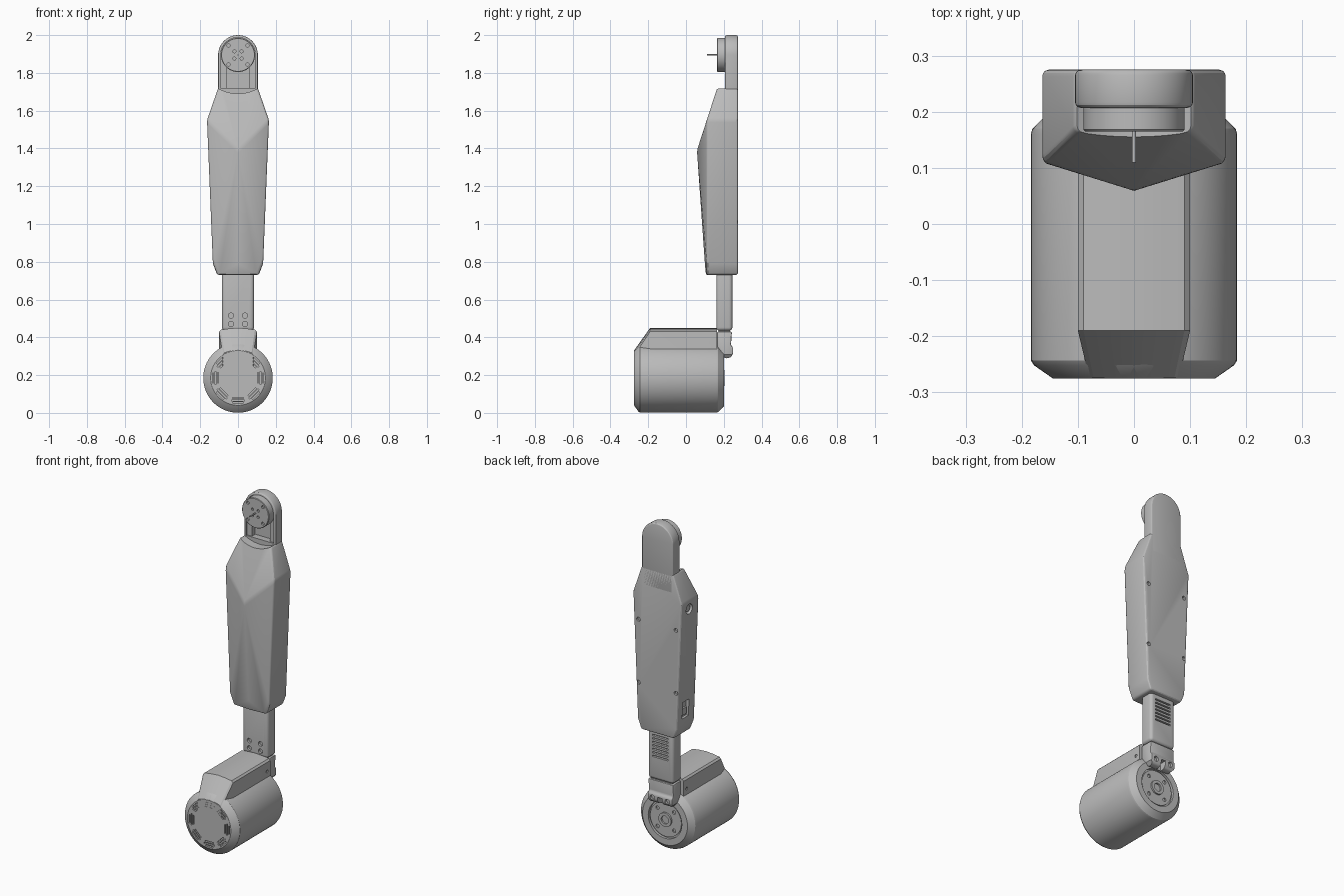
import bpy, bmesh, math
from mathutils import Vector

cube = bpy.data.objects.get("Cube")
if cube:
    bpy.data.objects.remove(cube, do_unlink=True)

grey = bpy.data.materials.new("plain_grey")
grey.use_nodes = True
grey.diffuse_color = (0.5, 0.5, 0.5, 1)
grey.node_tree.nodes["Principled BSDF"].inputs["Base Color"].default_value = (0.5, 0.5, 0.5, 1)

AXES = {"x": lambda u, v, w: (w, u, v),
        "y": lambda u, v, w: (u, w, v),
        "z": lambda u, v, w: (u, v, w)}


def finish(name, bm):
    bmesh.ops.recalc_face_normals(bm, faces=bm.faces)
    mesh = bpy.data.meshes.new(name)
    bm.to_mesh(mesh)
    bm.free()
    mesh.materials.append(grey)
    ob = bpy.data.objects.new(name, mesh)
    bpy.context.collection.objects.link(ob)
    return ob


def add_loft(bm, rings):
    """Skin closed rings of 3D points and cap both ends."""
    loops = [[bm.verts.new(p) for p in r] for r in rings]
    n = len(loops[0])
    for a, b in zip(loops, loops[1:]):
        for i in range(n):
            bm.faces.new((a[i], a[(i + 1) % n], b[(i + 1) % n], b[i]))
    bm.faces.new(loops[0])
    bm.faces.new(loops[-1])


def loft(name, rings):
    bm = bmesh.new()
    add_loft(bm, rings)
    return finish(name, bm)


def prism(outline, axis, lo, hi):
    return [[AXES[axis](u, v, w) for u, v in outline] for w in (lo, hi)]


def circle(u, v, r, n=24):
    return [(u + r * math.cos(math.tau * i / n), v + r * math.sin(math.tau * i / n))
            for i in range(n)]


def rect(u, v, w, h, turn=0):
    c, s = math.cos(turn), math.sin(turn)
    return [(u + c * a * w / 2 - s * b * h / 2, v + s * a * w / 2 + c * b * h / 2)
            for a, b in ((-1, -1), (1, -1), (1, 1), (-1, 1))]


def arch(hw, bottom, centre, n=32):
    """Straight sides with a half-round top."""
    top = [(hw * math.cos(math.pi * i / n), centre + hw * math.sin(math.pi * i / n))
           for i in range(n + 1)]
    return [(-hw, bottom), (hw, bottom)] + top


def lathe(steps, z, n=96):
    return [[AXES["y"](u, v, y) for u, v in circle(0, z, r, n)] for y, r in steps]


def apply(ob, mod):
    with bpy.context.temp_override(object=ob, active_object=ob):
        bpy.ops.object.modifier_apply(modifier=mod.name)


def bevel(ob, width, segments=3, angle=30):
    m = ob.modifiers.new("bevel", "BEVEL")
    m.width, m.segments, m.limit_method = width, segments, "ANGLE"
    m.angle_limit = math.radians(angle)
    apply(ob, m)


def cut(ob, shapes):
    """Carve a group of separate prisms out of a part."""
    bm = bmesh.new()
    for s in shapes:
        add_loft(bm, s)
    tool = finish("cutter", bm)
    tool.hide_render = True
    m = ob.modifiers.new("cut", "BOOLEAN")
    m.operation, m.object, m.solver = "DIFFERENCE", tool, "EXACT"
    apply(ob, m)
    bpy.data.objects.remove(tool, do_unlink=True)


# Faceted arm housing: hull of a few five-sided sections (z, half width, side y, ridge y)
BACK, HEAD = 0.275, 1.895
bm = bmesh.new()
for z, hw, side, ridge in ((0.73, 0.11, 0.112, 0.106), (0.79, 0.133, 0.11, 0.1),
                           (0.95, 0.142, 0.11, 0.09), (1.39, 0.157, 0.11, 0.058),
                           (1.55, 0.164, 0.11, 0.11), (1.72, 0.105, 0.165, 0.165)):
    for x, y in ((-hw, BACK), (hw, BACK), (hw, side), (0, ridge), (-hw, side)):
        bm.verts.new((x, y, z))
bmesh.ops.convex_hull(bm, input=bm.verts)
bmesh.ops.dissolve_limit(bm, angle_limit=math.radians(1.5), verts=bm.verts, edges=bm.edges)
housing = finish("arm_housing", bm)
bevel(housing, 0.012, 3, 20)
cut(housing, [prism(circle(0, HEAD, 0.205, 64), "y", 0.0, 0.21)])
cut(housing, [prism(circle(x, z, 0.012, 16), "y", 0.262, 0.3)
              for x in (-0.125, 0.125) for z in (1.01, 1.39)])
cut(housing, [prism(circle(0.2, 1.5, 0.03), "x", -0.3, -0.135),
              prism(rect(0.2, 0.89, 0.06, 0.1), "x", -0.3, -0.12)])

# Screws in the back, button and socket on one side
for i, (x, z) in enumerate(((-0.125, 1.01), (0.125, 1.01), (-0.125, 1.39), (0.125, 1.39))):
    loft(f"back_screw_{i + 1}", prism(circle(x, z, 0.008, 12), "y", 0.255, 0.268))
loft("side_button", prism(circle(0.2, 1.5, 0.02), "x", -0.152, -0.13))
loft("side_socket", prism(rect(0.2, 0.875, 0.04, 0.04), "x", -0.13, -0.115))

# Head bracket with a channel down its front
bracket = loft("head_bracket", prism(arch(0.105, 1.6, HEAD), "y", 0.207, BACK))
bevel(bracket, 0.01, 3, 40)
cut(bracket, [prism(arch(0.092, 1.5, HEAD), "y", 0.1, 0.218)])
cut(bracket, [prism(arch(0.06, 1.5, HEAD), "y", 0.1, 0.25)])

# Motor disc and shaft
disc = loft("motor_disc", lathe([(0.165, 0.087), (0.168, 0.09), (0.222, 0.09)], HEAD, 64))
holes = [prism(circle(r * sx, HEAD + r * sz, size, 12), "y", 0.15, 0.175)
         for r, size in ((0.05, 0.009), (0.019, 0.008)) for sx in (-1, 1) for sz in (-1, 1)]
cut(disc, holes)
loft("motor_shaft", prism(circle(0, HEAD, 0.004, 12), "y", 0.11, 0.18))

# Neck with front bolt holes and back vent slots
neck = loft("neck", prism(rect(0, 0.203, 0.17, 0.085), "z", 0.435, 0.76))
bevel(neck, 0.018, 4)
cut(neck, [prism(circle(x, z, 0.014, 16), "y", 0.1, 0.175)
           for x in (-0.037, 0.037) for z in (0.47, 0.515)])
cut(neck, [prism(rect(0, 0.575 + 0.021 * i, 0.105, 0.009), "y", 0.232, 0.3) for i in range(7)])

# Hinge under the neck with two bolt lugs
loft("hinge_pin", prism(rect(0, 0.203, 0.14, 0.06), "z", 0.4, 0.45))
side = [(0.165, 0.43), (0.165, 0.35), (0.195, 0.295), (0.215, 0.288), (0.238, 0.295),
        (0.25, 0.315), (0.25, 0.345), (0.238, 0.36), (0.243, 0.43)]
hinge = loft("hinge", prism(side, "x", -0.083, 0.083))
bevel(hinge, 0.006, 2)
cut(hinge, [prism(rect(0, 0.29, 0.03, 0.09), "y", 0.205, 0.3)] +
    [prism(circle(x, 0.325, 0.015, 16), "y", 0.235, 0.3) for x in (-0.05, 0.05)])
cut(hinge, [prism([(s * 0.05, 0.27), (s * 0.1, 0.27), (s * 0.1, 0.33)], "y", 0.1, 0.3)
            for s in (-1, 1)])

# Drum with chamfered ends
ZC = 0.185
drum = loft("drum", lathe([(-0.275, 0.145), (-0.252, 0.178), (-0.243, 0.184), (0.16, 0.184),
                           (0.17, 0.181), (0.2, 0.15)], ZC))

# Front vents: eight groups of three slits around the face
slits = []
for k in range(8):
    a = math.tau * k / 8
    for r, length in ((0.106, 0.056), (0.119, 0.068), (0.132, 0.052)):
        slits.append(prism(rect(r * math.cos(a), ZC + r * math.sin(a), 0.007, length, a),
                           "y", -0.3, -0.262))
cut(drum, slits)
cut(drum, [prism(circle(0, ZC, 0.112, 64), "y", 0.185, 0.3)])

# Rear mounting plate with hub and holes
plate = loft("rear_plate", prism(circle(0, ZC, 0.104, 64), "y", 0.17, 0.193))
cut(plate, [prism(circle(0.078 * math.cos(a), ZC + 0.078 * math.sin(a), 0.011, 16),
                  "y", 0.182, 0.3)
            for a in [math.tau * (k + 0.5) / 4 for k in range(4)]])
hub = loft("rear_hub", prism(circle(0, ZC, 0.042, 32), "y", 0.18, 0.203))
cut(hub, [prism(circle(0, ZC, 0.024, 24), "y", 0.185, 0.3)])

# Raised box on top of the drum, sloping down to the front face
rings = []
for y, hw, low, top in ((-0.274, 0.08, 0.305, 0.332), (-0.19, 0.1, 0.43, 0.45),
                        (0.165, 0.1, 0.43, 0.45)):
    rings.append([(-hw, y, 0.2), (hw, y, 0.2), (hw, y, low),
                  (hw * 0.9, y, low + (top - low) * 0.5), (hw * 0.5, y, top - 0.004), (0, y, top),
                  (-hw * 0.5, y, top - 0.004), (-hw * 0.9, y, low + (top - low) * 0.5),
                  (-hw, y, low)])
box = loft("drum_top_box", rings)
cut(box, [prism(circle(0.135, 0.375, 0.009, 12), "x", s * 0.094, s * 0.12) for s in (-1, 1)])

# Smooth curved surfaces, keep hard edges
for ob in bpy.context.scene.objects:
    ob.select_set(ob.type == "MESH")
bpy.context.view_layer.objects.active = housing
bpy.ops.object.shade_smooth_by_angle(angle=math.radians(25))
